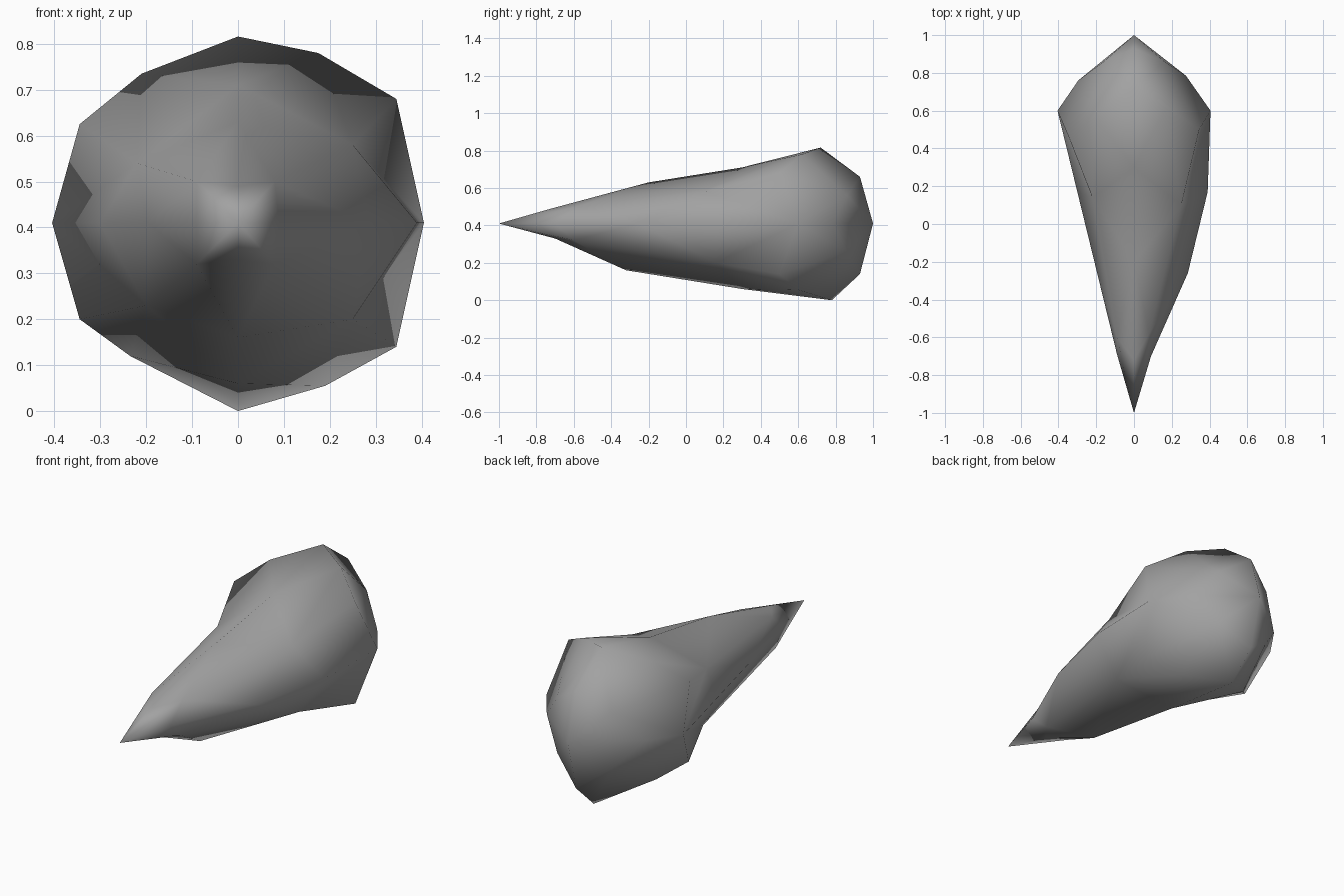
import bpy
import bmesh

# Remove the default object
cube = bpy.data.objects.get("Cube")
if cube:
    bpy.data.objects.remove(cube, do_unlink=True)

# Material
grey = bpy.data.materials.new("plain grey")
grey.use_nodes = True
colour = (0.36, 0.36, 0.36, 1)
grey.diffuse_color = colour
shader = next(n for n in grey.node_tree.nodes if n.type == "BSDF_PRINCIPLED")
shader.inputs["Base Color"].default_value = colour

AXIS_HEIGHT = 0.41
RIB_PARTS = ("neck", "waist", "belly", "wide", "rear")
CORNER_PARTS = ("neck", "belly", "wide_side", "wide_cap", "rear")

# Ribs along the sides, top and bottom: direction across the long axis,
# then (y, distance from the axis) for each rib part
RIBS = {
    "left": ((1, 0), [(-.7, .09), (-.26, .285), (.17, .39), (.6, .405), (.785, .275)]),
    "right": ((-1, 0), [(-.69, .09), (-.26, .195), (.17, .3), (.6, .405), (.76, .295)]),
    "top": ((0, 1), [(-.72, .08), (-.2, .22), (.3, .3), (.72, .406), (.93, .25)]),
    "bottom": ((0, -1), [(-.7, .08), (-.32, .25), (.3, .35), (.78, .41), (.93, .27)]),
}

# Corners between two ribs: (outward, y, upward) for each corner part
CORNERS = {
    ("left", "top"): [(.08, -.58, .09), (.25, .1, .17), (.345, .5, .27),
                      (.175, .62, .37), (.16, .86, .15)],
    ("right", "top"): [(.09, -.6, .09), (.22, .14, .13), (.345, .46, .215),
                       (.21, .57, .325), (.16, .86, .15)],
    ("left", "bottom"): [(.08, -.6, .09), (.25, .16, .21), (.345, .5, .27),
                         (.19, .6, .355), (.16, .86, .15)],
    ("right", "bottom"): [(.09, -.63, .09), (.2, .14, .18), (.345, .47, .21),
                          (.235, .585, .29), (.16, .86, .15)],
}

bm = bmesh.new()


def point(x, y, height):
    return bm.verts.new((x, y, AXIS_HEIGHT + height))


tip = point(0, -1, 0)
tail = point(0, 1, 0)

ribs = {}
for name, ((dx, dz), stations) in RIBS.items():
    ribs[name] = {part: point(dx * r, y, dz * r)
                  for part, (y, r) in zip(RIB_PARTS, stations)}

# Skin each quarter between a side rib and a top or bottom rib
for (side_name, cap_name), places in CORNERS.items():
    side, cap = ribs[side_name], ribs[cap_name]
    sx, sz = RIBS[side_name][0][0], RIBS[cap_name][0][1]
    corner = {part: point(sx * x, y, sz * h)
              for part, (x, y, h) in zip(CORNER_PARTS, places)}
    for rib, wide in ((side, corner["wide_side"]), (cap, corner["wide_cap"])):
        for triangle in (
            (tip, rib["neck"], corner["neck"]),
            (rib["neck"], rib["waist"], corner["neck"]),
            (rib["waist"], corner["belly"], corner["neck"]),
            (rib["waist"], rib["belly"], corner["belly"]),
            (rib["wide"], corner["rear"], wide),
            (rib["wide"], rib["rear"], corner["rear"]),
            (rib["rear"], tail, corner["rear"]),
        ):
            bm.faces.new(triangle)
    # Belly to the widest part
    for triangle in (
        (side["belly"], side["wide"], corner["belly"]),
        (side["wide"], corner["wide_side"], corner["belly"]),
        (corner["wide_side"], corner["wide_cap"], corner["belly"]),
        (corner["wide_cap"], cap["belly"], corner["belly"]),
        (corner["wide_cap"], cap["wide"], cap["belly"]),
        (corner["wide_side"], corner["rear"], corner["wide_cap"]),
    ):
        bm.faces.new(triangle)

bmesh.ops.recalc_face_normals(bm, faces=bm.faces[:])
for face in bm.faces:
    face.smooth = True

# Tapered body
mesh = bpy.data.meshes.new("tapered_body")
bm.to_mesh(mesh)
bm.free()
mesh.materials.append(grey)
body = bpy.data.objects.new("tapered_body", mesh)
bpy.context.collection.objects.link(body)
